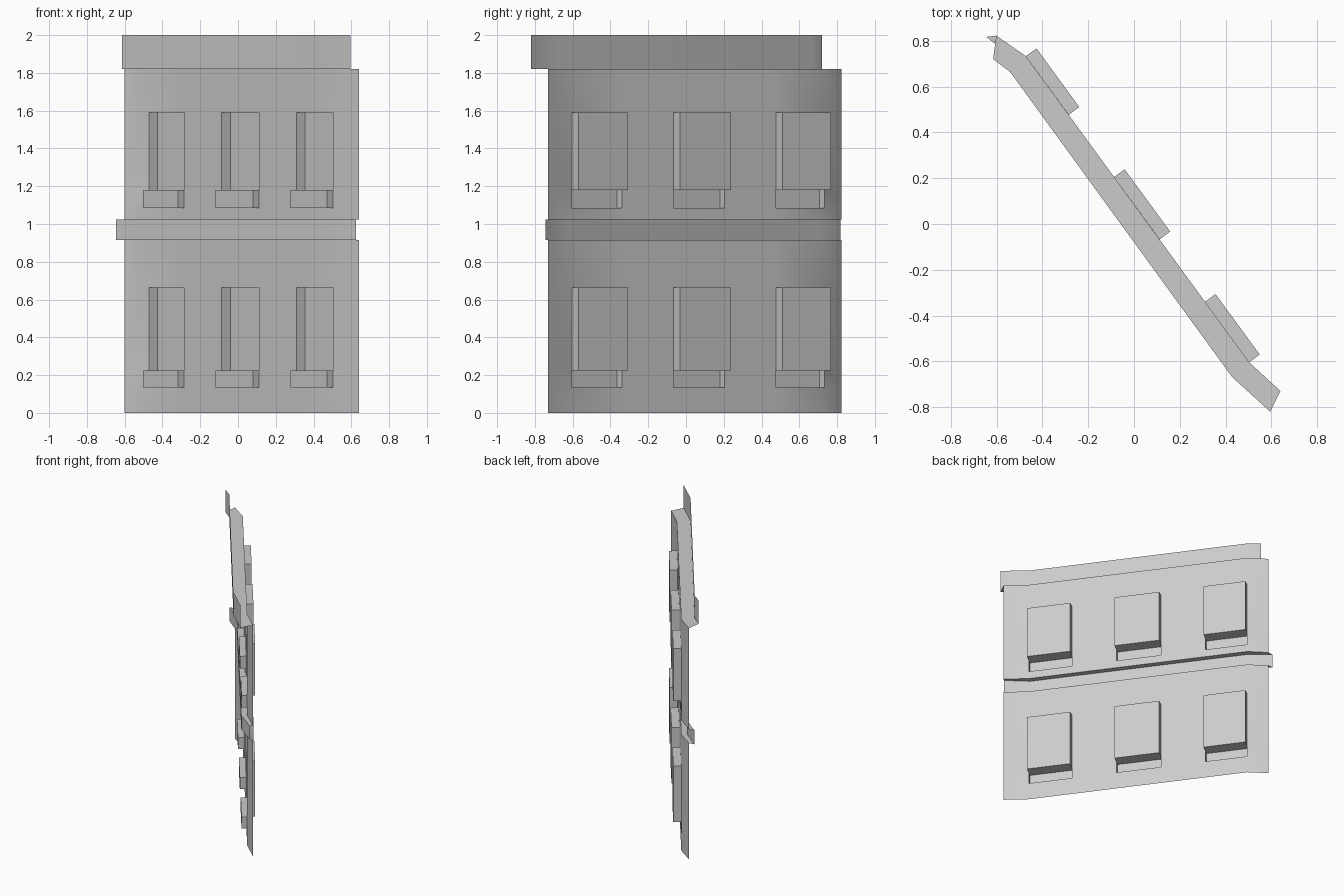
import bpy, bmesh

if "Cube" in bpy.data.objects:
    bpy.data.objects.remove(bpy.data.objects["Cube"])

# Plan lines, from the far left end to the near right end
WALL = [(-0.602, 0.823), (-0.472, 0.733), (-0.285, 0.477), (-0.087, 0.205),
        (0.112, -0.067), (0.310, -0.340), (0.503, -0.604), (0.640, -0.730)]
BAND = [(-0.645, 0.817), (-0.506, 0.708), (0.469, -0.629), (0.625, -0.743)]
CORNICE = [(-0.615, 0.720), (-0.541, 0.664), (0.428, -0.668), (0.595, -0.820)]
WALL_ENDS = [WALL[0], WALL[1], WALL[6], WALL[7]]

BAND_Z = (0.915, 1.025)
WALL_TOP, TOP = 1.82, 2.0
FLOORS = [(0.135, 0.225, 0.665), (1.085, 1.18, 1.59)]  # sill base, window base, window top
BAYS = (1, 3, 5)                                       # wall columns holding windows
RECESS = (0.046, 0.034)                                # offset into the building
SILL_OUT = (-0.032, -0.025)                            # offset out of the facade


def at(path, z):
    return [(x, y, z) for x, y in path]


def shift(p, d):
    return (p[0] + d[0], p[1] + d[1])


def loft(lower, upper):
    """Quads between two rows of points."""
    return [(lower[i], lower[i + 1], upper[i + 1], upper[i])
            for i in range(len(lower) - 1)]


def make(name, quads):
    bm = bmesh.new()
    for q in quads:
        bm.faces.new([bm.verts.new(p) for p in q])
    bmesh.ops.remove_doubles(bm, verts=bm.verts, dist=0.0005)
    mesh = bpy.data.meshes.new(name)
    bm.to_mesh(mesh)
    bm.free()
    obj = bpy.data.objects.new(name, mesh)
    bpy.context.collection.objects.link(obj)
    bpy.ops.object.select_all(action='DESELECT')
    obj.select_set(True)
    bpy.context.view_layer.objects.active = obj
    bpy.ops.object.shade_smooth_by_angle()
    return obj


def pocket(a, b, z0, z1, d, open_edge):
    """Open box pushed by d from the wall opening a-b."""
    a2, b2 = shift(a, d), shift(b, d)
    return (loft(at([a2, b2], z0), at([a2, b2], z1))        # face
            + loft(at([a, a2], z0), at([a, a2], z1))        # sides
            + loft(at([b2, b], z0), at([b2, b], z1))
            + loft(at([a, b], z0), at([a2, b2], z0))        # bottom
            + loft(at([a2, b2], z1), at([a, b], z1)))       # top


# Facade wall with window and sill openings, split by the band
rows = [0.0, *FLOORS[0], *BAND_Z, *FLOORS[1], WALL_TOP]
holes = {z for f in FLOORS for z in f[:2]}
quads = []
for z0, z1 in zip(rows, rows[1:]):
    if z0 == BAND_Z[0]:
        continue
    for i, q in enumerate(loft(at(WALL, z0), at(WALL, z1))):
        if not (i in BAYS and z0 in holes):
            quads.append(q)
make("facade_wall", quads)

# Projecting band between the floors
z0, z1 = BAND_Z
make("floor_band", loft(at(WALL_ENDS, z0), at(BAND, z0))
     + loft(at(BAND, z0), at(BAND, z1))
     + loft(at(BAND, z1), at(WALL_ENDS, z1)))

# Cornice with its soffit
make("cornice", loft(at(WALL_ENDS, WALL_TOP), at(CORNICE, WALL_TOP))
     + loft(at(CORNICE, WALL_TOP), at(CORNICE, TOP)))

# Recessed windows and projecting sills
for f, (sill_z, win_z, top_z) in enumerate(FLOORS):
    for n, i in enumerate(BAYS):
        a, b = WALL[i], WALL[i + 1]
        make(f"window_{f}_{n}", pocket(a, b, win_z, top_z, RECESS, None))
        make(f"sill_{f}_{n}", pocket(a, b, sill_z, win_z, SILL_OUT, None))
